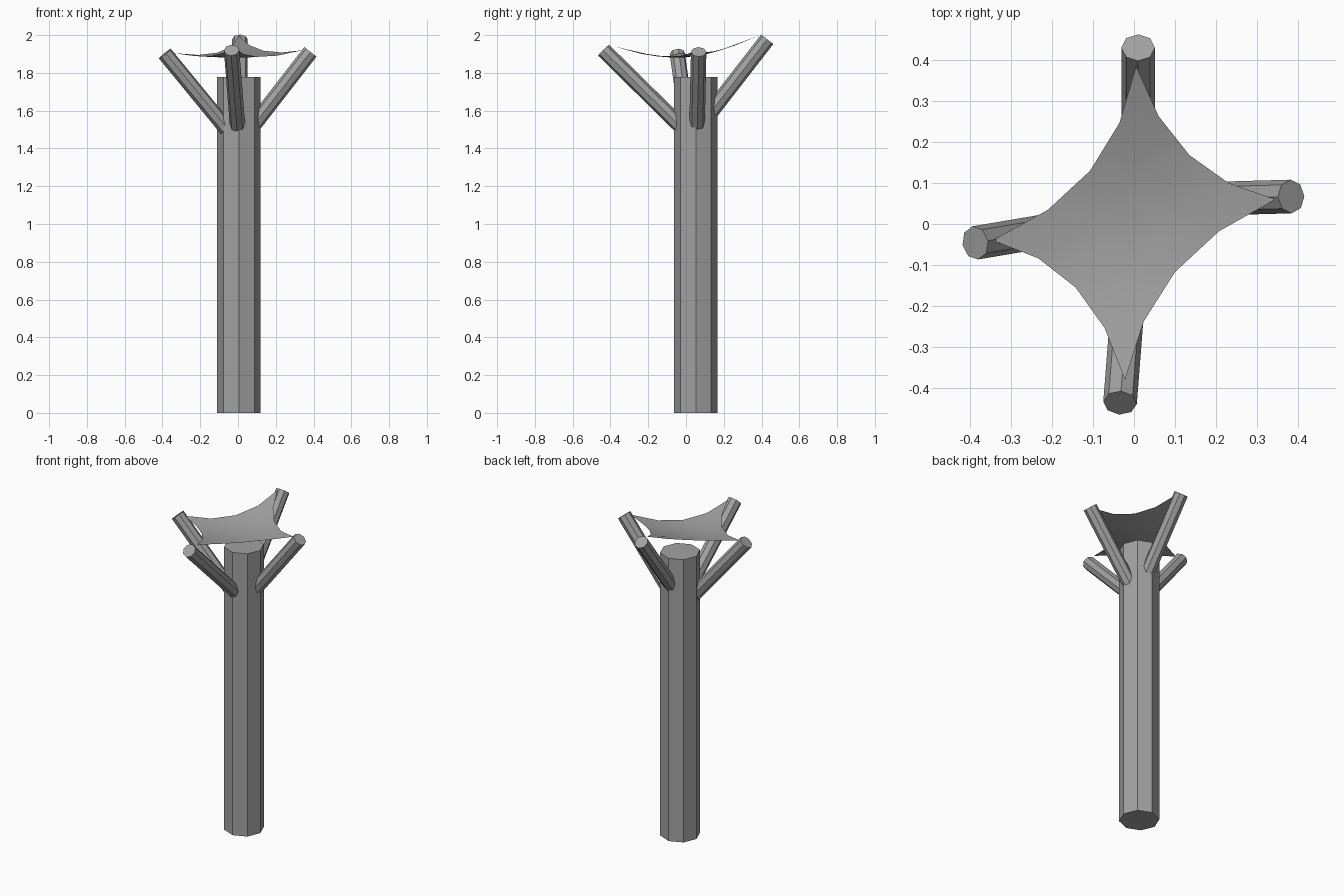
import bpy
import bmesh
from mathutils import Vector

cube = bpy.data.objects.get("Cube")
if cube:
    bpy.data.objects.remove(cube, do_unlink=True)

grey = bpy.data.materials.new("grey")
grey.use_nodes = True
COLOUR = (0.36, 0.36, 0.36, 1)
grey.diffuse_color = COLOUR
grey.node_tree.nodes["Principled BSDF"].inputs["Base Color"].default_value = COLOUR


def add_object(name, bm, smooth=False):
    mesh = bpy.data.meshes.new(name)
    bm.to_mesh(mesh)
    bm.free()
    mesh.materials.append(grey)
    for face in mesh.polygons:
        face.use_smooth = smooth
    obj = bpy.data.objects.new(name, mesh)
    bpy.context.collection.objects.link(obj)
    return obj


def add_post(name, base, top, radius):
    """Eight-sided post running between two points."""
    base, top = Vector(base), Vector(top)
    axis = top - base
    bm = bmesh.new()
    bmesh.ops.create_cone(bm, cap_ends=True, segments=8, radius1=radius,
                          radius2=radius, depth=axis.length)
    obj = add_object(name, bm)
    obj.location = (base + top) / 2
    obj.rotation_euler = axis.to_track_quat("Z", "Y").to_euler()


# Trunk
add_post("trunk", (0.005, 0.052, 0), (0.005, 0.052, 1.777), 0.115)

# Branches, rooted inside the trunk
add_post("left_branch", (0.06, 0.058, 1.495), (0.383, 0.067, 1.911), 0.041)
add_post("right_branch", (-0.05, 0.011, 1.491), (-0.387, -0.046, 1.902), 0.041)
add_post("front_branch", (0, 0, 1.49), (-0.034, -0.436, 1.92), 0.041)
add_post("back_branch", (0.01, 0.11, 1.565), (0.01, 0.43, 1.978), 0.041)

# Sagging canopy: a quadratic sheet through corners, edge middles and centre
CONTROL = [
    [(-0.022, -0.38, 1.94), (0.1, -0.117, 1.885), (0.345, 0.06, 1.92)],
    [(-0.142, -0.155, 1.89), (-0.005, 0.005, 1.883), (0.135, 0.168, 1.917)],
    [(-0.345, -0.04, 1.905), (-0.107, 0.13, 1.907), (0.005, 0.385, 1.997)],
]


def quadratic(points, t):
    a, m, b = (Vector(p) for p in points)
    return a * (1 - t) * (1 - 2 * t) + m * 4 * t * (1 - t) + b * t * (2 * t - 1)


STEPS = 4
bm = bmesh.new()
grid = [[bm.verts.new(quadratic([quadratic(row, i / STEPS) for row in CONTROL], j / STEPS))
         for i in range(STEPS + 1)] for j in range(STEPS + 1)]
for j in range(STEPS):
    for i in range(STEPS):
        bm.faces.new((grid[j][i], grid[j][i + 1], grid[j + 1][i + 1], grid[j + 1][i]))
add_object("canopy", bm, smooth=True)
